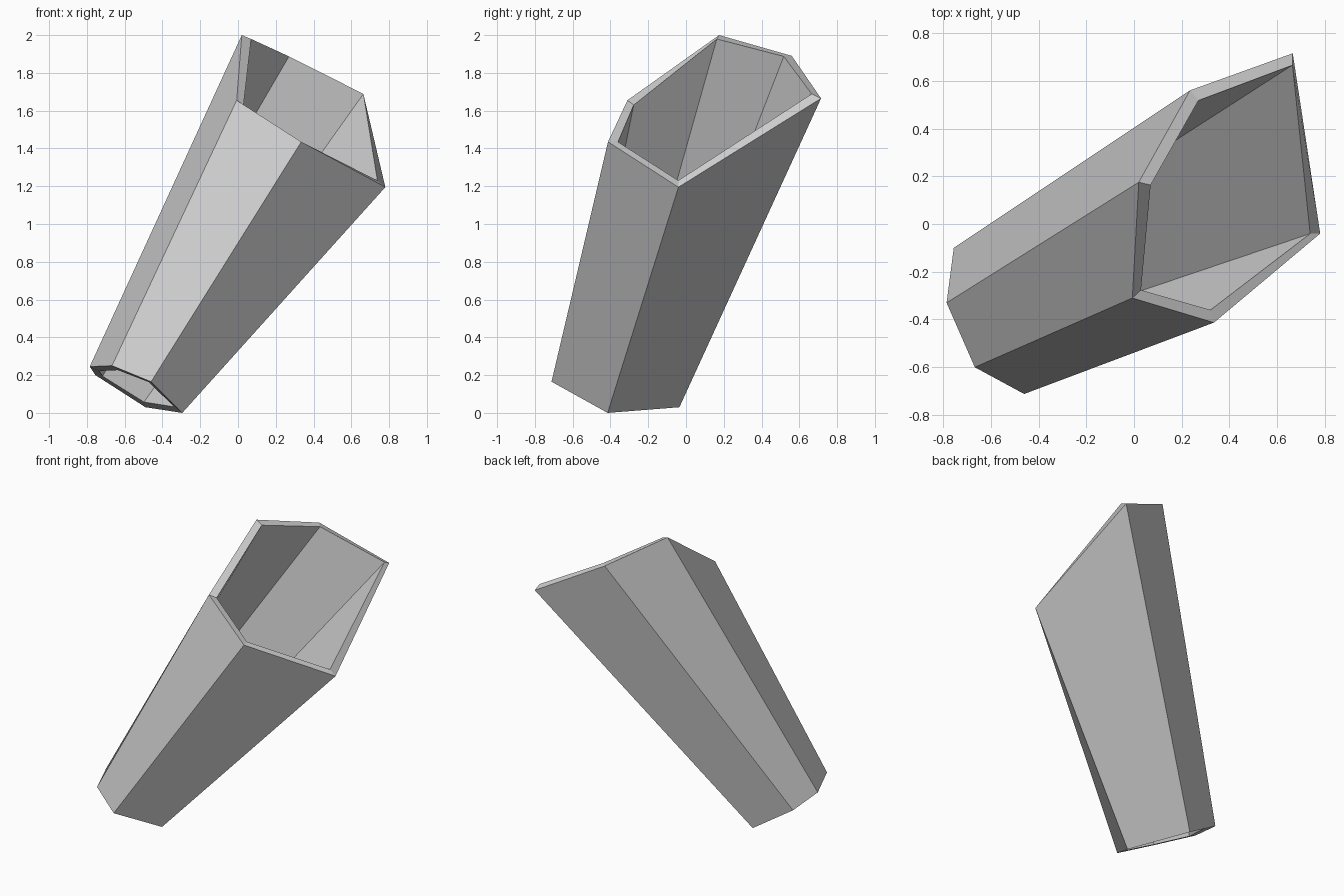
import bpy
import bmesh

# Remove the default cube
cube = bpy.data.objects.get("Cube")
if cube:
    bpy.data.objects.remove(cube, do_unlink=True)

# One plain grey material
grey = bpy.data.materials.new("plain grey")
grey.use_nodes = True
colour = (0.6, 0.6, 0.6, 1.0)
grey.diffuse_color = colour
grey.node_tree.nodes["Principled BSDF"].inputs["Base Color"].default_value = colour

# Outer corners of the wide upper mouth and the narrow lower mouth, in matching order
upper = [(0.02, 0.175, 2.0), (0.235, 0.56, 1.89), (0.665, 0.715, 1.665),
         (0.78, -0.04, 1.195), (0.335, -0.413, 1.435), (-0.007, -0.31, 1.655)]
lower = [(-0.785, -0.33, 0.245), (-0.755, -0.10, 0.20), (-0.49, -0.035, 0.03),
         (-0.295, -0.415, 0.0), (-0.46, -0.712, 0.165), (-0.667, -0.60, 0.25)]

# Six flat tapering walls, open at both ends
bm = bmesh.new()
top = [bm.verts.new(p) for p in upper]
base = [bm.verts.new(p) for p in lower]
for i in range(len(top)):
    j = (i + 1) % len(top)
    bm.faces.new((base[j], base[i], top[i], top[j]))
bm.normal_update()

mesh = bpy.data.meshes.new("tapered_tube")
bm.to_mesh(mesh)
bm.free()
mesh.materials.append(grey)
tube = bpy.data.objects.new("tapered_tube", mesh)
bpy.context.collection.objects.link(tube)

# Wall thickness, grown inwards so the rims are closed
shell = tube.modifiers.new("wall", "SOLIDIFY")
shell.thickness = 0.055
shell.offset = -1
shell.use_even_offset = False
